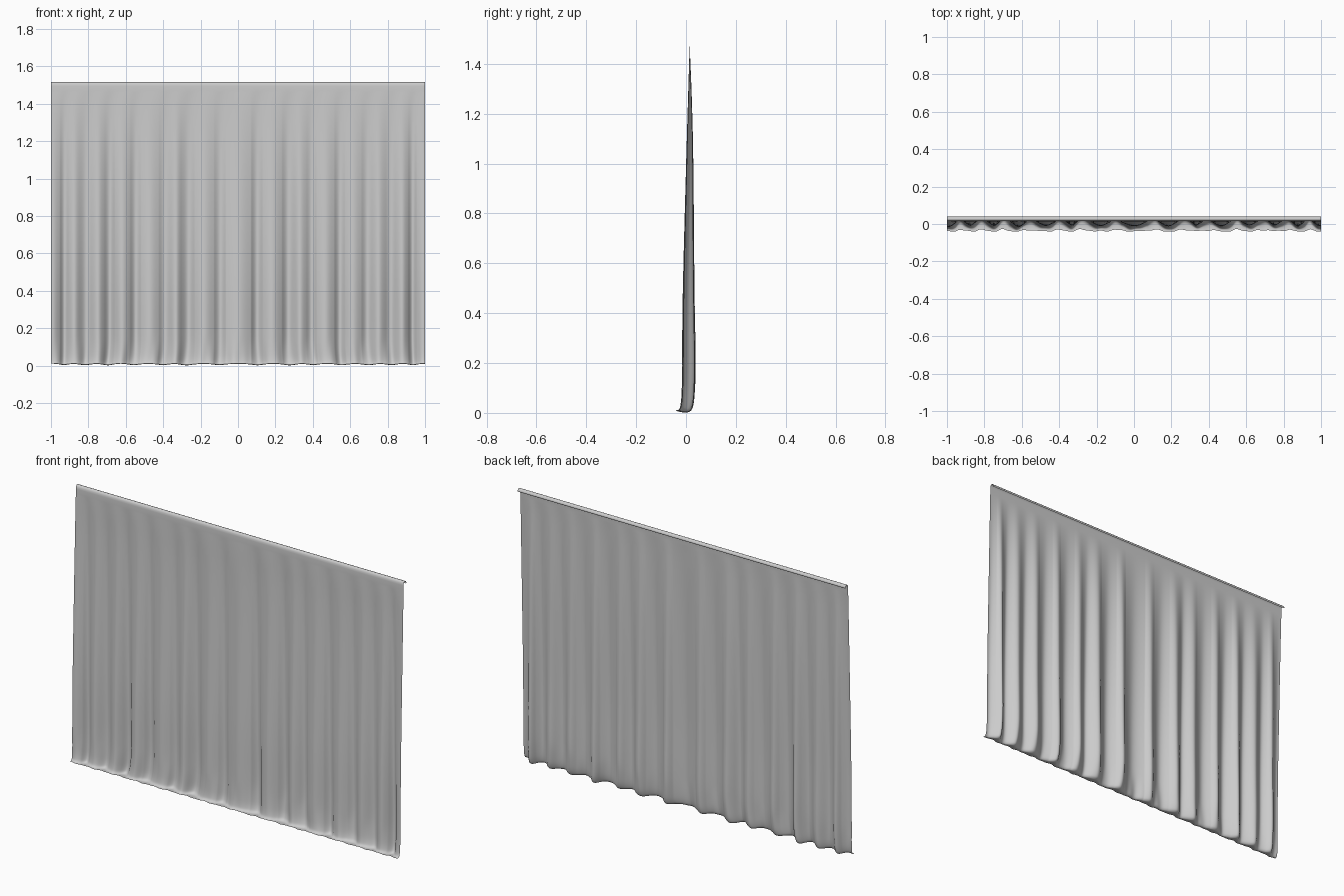
import bpy, bmesh, math, random

if "Cube" in bpy.data.objects:
    bpy.data.objects.remove(bpy.data.objects["Cube"])

random.seed(4)

# (y, z) profiles from the hem up: one down a front fold, one down a back fold
FRONT = [(-.041, .012), (-.037, .011), (-.031, .014), (-.025, .03), (-.021, .08), (-.019, .2),
         (-.015, .5), (-.001, 1.0), (.007, 1.25), (.012, 1.40), (.015, 1.47)]
BACK = [(-.030, .006), (-.008, .002), (.012, .004), (.026, .02), (.035, .07), (.040, .2),
        (.035, .5), (.030, 1.0), (.024, 1.25), (.018, 1.40), (.015, 1.47)]
# rolled top edge shared by all columns
HOOK = [(.015, 1.495), (.016, 1.505), (.020, 1.513), (.026, 1.516), (.033, 1.514),
        (.038, 1.508), (.040, 1.502), (.037, 1.499)]
# fold walls on the right half; the left half mirrors them
WALLS = [.07, .132, .235, .30, .365, .42, .515, .572, .66, .72, .785, .845, .91, .955]
NX, SUB = 640, 5


def smooth_path(pts):
    """Catmull-Rom resampling of a short profile."""
    p = [pts[0]] + pts + [pts[-1]]
    out = []
    for i in range(1, len(p) - 2):
        for k in range(SUB):
            t = k / SUB
            out.append(tuple(.5 * (2 * b + (c - a) * t + (2 * a - 5 * b + 4 * c - d) * t * t
                                   + (3 * b - a - 3 * c + d) * t ** 3)
                             for a, b, c, d in zip(p[i - 1], p[i], p[i + 1], p[i + 2])))
    return out + [pts[-1]]


# fold crests: plateau centres alternating front (0) and back (1)
walls = [-w - random.uniform(-.006, .006) for w in reversed(WALLS)] + WALLS
edges = [-1.03] + walls + [1.03]
crests = []
for i in range(len(edges) - 1):
    mid = (edges[i] + edges[i + 1]) / 2
    depth = random.uniform(0, .22)
    crests.append((mid, 1 - depth if i % 2 else depth))


def fold(x):
    """0 on a front fold, 1 on a back fold, with steep walls between."""
    if x <= crests[0][0]:
        return crests[0][1]
    for i in range(len(crests) - 1):
        (a, fa), (b, fb) = crests[i], crests[i + 1]
        if x <= b:
            w = walls[i]
            t = .5 * (x - a) / (w - a) if x < w else .5 + .5 * (x - w) / (b - w)
            s = t * t * (3 - 2 * t)
            return fa + (fb - fa) * s
    return crests[-1][1]


# curtain sheet: blend the two profiles column by column
front, back = smooth_path(FRONT), smooth_path(BACK)
bm = bmesh.new()
cols = []
for i in range(NX + 1):
    x = -1 + 2 * i / NX
    f = fold(x)
    ripple = .003 * math.sin(x * 61) + .002 * math.sin(x * 107 + 1)
    col = []
    for (y0, z0), (y1, z1) in zip(front, back):
        low = max(0, 1 - z0 / .15)
        sway = .012 * math.sin(x * math.pi) * low ** 2
        y = max(-.041, y0 + (y1 - y0) * f + ripple * low)
        z = z0 + (z1 - z0) * f
        col.append(bm.verts.new((x + sway, y, max(0, z))))
    for y, z in HOOK:
        col.append(bm.verts.new((x, y, z)))
    cols.append(col)
for a, b in zip(cols, cols[1:]):
    for k in range(len(a) - 1):
        bm.faces.new((a[k], b[k], b[k + 1], a[k + 1]))

mesh = bpy.data.meshes.new("curtain")
bm.to_mesh(mesh)
bm.free()
for p in mesh.polygons:
    p.use_smooth = True
curtain = bpy.data.objects.new("curtain", mesh)
bpy.context.collection.objects.link(curtain)

# plain fabric colour
fabric = bpy.data.materials.new("light grey fabric")
fabric.diffuse_color = (.6, .6, .6, 1)
fabric.use_nodes = True
fabric.node_tree.nodes["Principled BSDF"].inputs["Base Color"].default_value = fabric.diffuse_color
mesh.materials.append(fabric)
